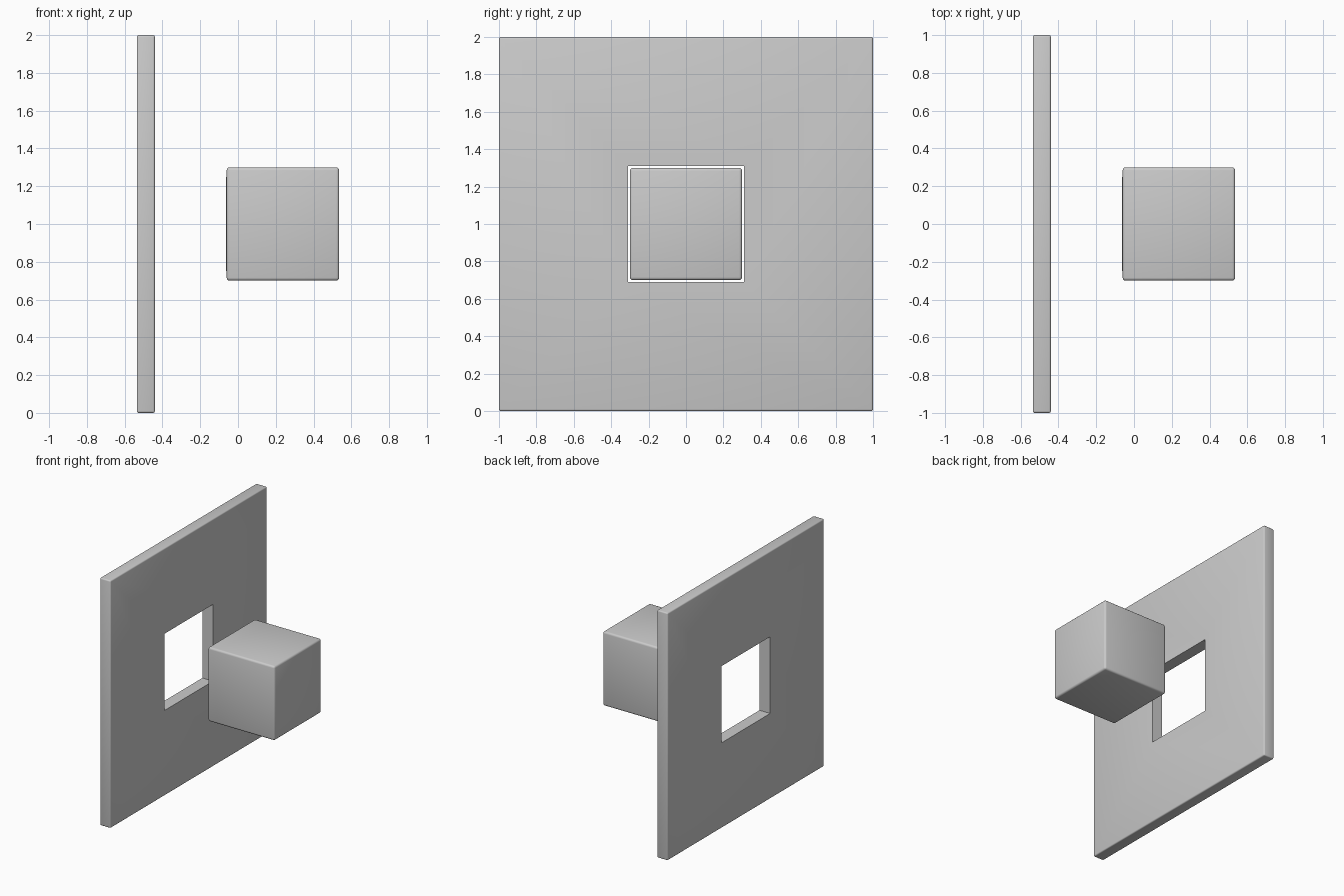
import bpy, math

if "Cube" in bpy.data.objects:
    bpy.data.objects.remove(bpy.data.objects["Cube"])


def block(name, center, size, bevel=0.0, segments=3):
    bpy.ops.mesh.primitive_cube_add(size=1, location=center)
    ob = bpy.context.object
    ob.name = name
    ob.scale = size
    bpy.ops.object.transform_apply(location=False, rotation=False, scale=True)
    if bevel:
        mod = ob.modifiers.new("rounded_edges", 'BEVEL')
        mod.width = bevel
        mod.segments = segments
        bpy.ops.object.modifier_apply(modifier=mod.name)
    return ob


# Upright wall panel with softened outer edges
panel = block("wall_panel", (-0.488, 0, 1), (0.096, 2, 2), bevel=0.01)

# Square opening through the panel
cutter = block("opening_cutter", (-0.488, 0, 1), (0.4, 0.62, 0.62))
cutter.hide_render = True
cutter.hide_set(True)
cut = panel.modifiers.new("opening", 'BOOLEAN')
cut.operation = 'DIFFERENCE'
cut.solver = 'EXACT'
cut.object = cutter
bpy.context.view_layer.objects.active = panel
panel.select_set(True)
bpy.ops.object.modifier_apply(modifier=cut.name)
bpy.ops.object.shade_smooth_by_angle(angle=math.radians(35))

# Loose block pushed out of the opening
cube = block("loose_block", (0.238, 0, 1), (0.596, 0.6, 0.6), bevel=0.016)
bpy.ops.object.shade_smooth_by_angle(angle=math.radians(35))

# Shallow raised pad on the block's rear face
block("block_rear_pad", (-0.056, 0, 1), (0.014, 0.5, 0.5))
